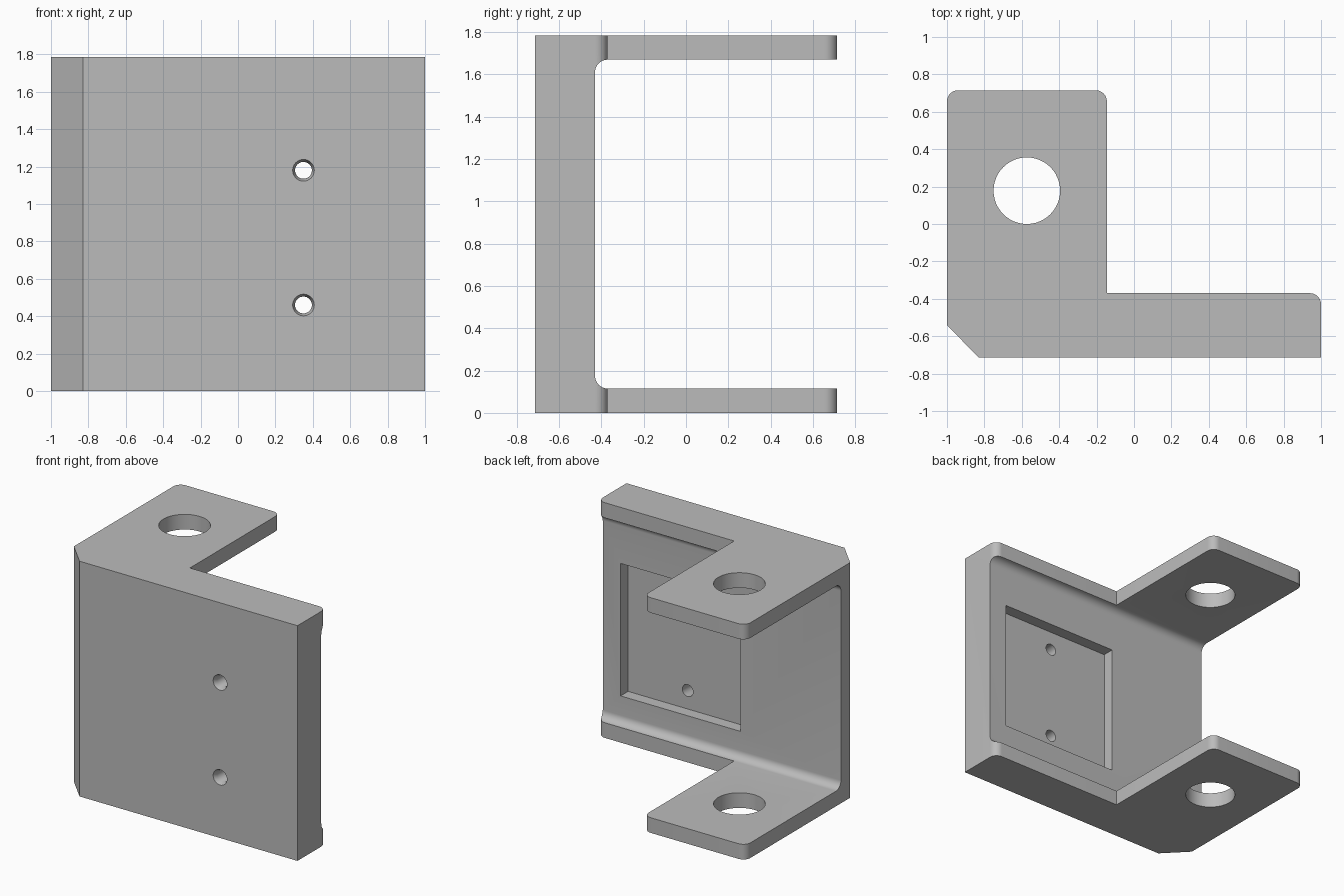
import bpy, bmesh, math
from mathutils import Vector

cube = bpy.data.objects.get("Cube")
if cube:
    bpy.data.objects.remove(cube, do_unlink=True)

HEIGHT, FRONT, BACK = 1.785, -0.715, 0.715
THICK, WALL, FILLET = 0.115, -0.43, 0.06

steel = bpy.data.materials.new("plain_grey")
steel.use_nodes = True
grey = (0.5, 0.5, 0.5, 1)
steel.diffuse_color = grey
steel.node_tree.nodes["Principled BSDF"].inputs["Base Color"].default_value = grey


def rounded(points, steps=10):
    """Outline from (a, b, radius) corners at right angles; radius 0 stays sharp."""
    out = []
    for i, (a, b, r) in enumerate(points):
        p = Vector((a, b))
        if r == 0:
            out.append(p)
            continue
        u = (Vector(points[i - 1][:2]) - p).normalized() * r
        v = (Vector(points[(i + 1) % len(points)][:2]) - p).normalized() * r
        for k in range(steps + 1):
            t = math.pi / 2 * k / steps
            out.append(p + u * (1 - math.sin(t)) + v * (1 - math.cos(t)))
    return out


def finish(name, bm):
    bmesh.ops.recalc_face_normals(bm, faces=bm.faces)
    mesh = bpy.data.meshes.new(name)
    bm.to_mesh(mesh)
    bm.free()
    mesh.materials.append(steel)
    obj = bpy.data.objects.new(name, mesh)
    bpy.context.collection.objects.link(obj)
    return obj


def prism(name, outline, place, low, high):
    """Extrude an outline between two levels; place maps (a, b, level) to a point."""
    bm = bmesh.new()
    rings = [[bm.verts.new(place(p.x, p.y, h)) for p in outline] for h in (low, high)]
    for ring in rings:
        bm.faces.new(ring)
    for i in range(len(outline)):
        bm.faces.new((rings[0][i - 1], rings[0][i], rings[1][i], rings[1][i - 1]))
    return finish(name, bm)


def lathe(name, profile, place, sides=48):
    """Turn (radius, level) pairs into a closed round cutter."""
    bm = bmesh.new()
    rings = []
    for r, h in profile:
        angles = [math.tau * k / sides for k in range(sides)]
        rings.append([bm.verts.new(place(r * math.cos(t), r * math.sin(t), h)) for t in angles])
    bm.faces.new(rings[0])
    bm.faces.new(rings[-1])
    for low, high in zip(rings, rings[1:]):
        for i in range(sides):
            bm.faces.new((low[i - 1], low[i], high[i], high[i - 1]))
    return finish(name, bm)


# L-shaped bracket body with chamfered front corner
body = prism("bracket", rounded([
    (-0.83, FRONT, 0), (1, FRONT, 0), (1, -0.37, FILLET), (-0.145, -0.37, 0),
    (-0.145, BACK, FILLET), (-1, BACK, FILLET), (-1, -0.54, 0)]),
    lambda a, b, h: (a, b, h), 0, HEIGHT)

# Opening between the two lugs, filleted against the wall
cutters = [prism("opening_cutter", rounded([
    (WALL, THICK, FILLET), (1, THICK, 0), (1, HEIGHT - THICK, 0),
    (WALL, HEIGHT - THICK, FILLET)]),
    lambda a, b, h: (h, a, b), -1.2, 1.2)]

# Square pocket in the back of the wall
cutters.append(prism("pocket_cutter", rounded([
    (-0.155, 0.32, 0), (0.85, 0.32, 0), (0.85, 1.325, 0), (-0.155, 1.325, 0)]),
    lambda a, b, h: (a, h, b), WALL - 0.09, 0))

# Large hole through both lugs
cutters.append(lathe("lug_hole_cutter", [(0.178, -0.2), (0.178, 2)],
                     lambda a, b, h: (a - 0.573, b + 0.178, h)))

# Countersunk screw holes
for z in (0.46, 1.18):
    cutters.append(lathe("screw_hole_cutter",
                         [(0.058, -0.1), (0.058, 0), (0.045, 0.03), (0.045, 0.4)],
                         lambda a, b, h: (a + 0.35, FRONT + h, b + z), 32))

bpy.ops.object.select_all(action='DESELECT')
bpy.context.view_layer.objects.active = body
body.select_set(True)
for cutter in cutters:
    mod = body.modifiers.new("cut", 'BOOLEAN')
    mod.operation, mod.solver, mod.object = 'DIFFERENCE', 'EXACT', cutter
    bpy.ops.object.modifier_apply(modifier=mod.name)
    bpy.data.objects.remove(cutter, do_unlink=True)

bpy.ops.object.shade_smooth_by_angle(angle=math.radians(25))
